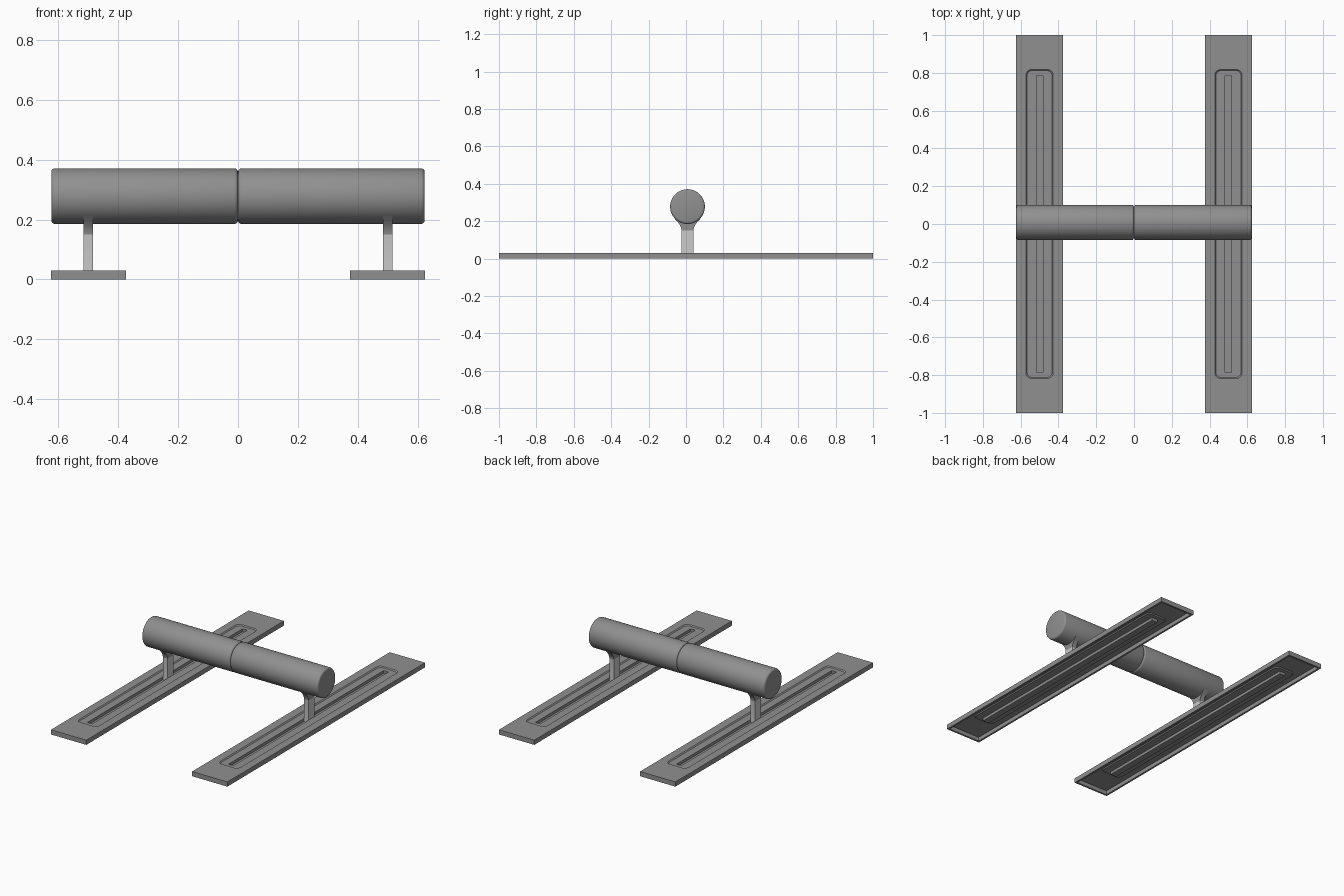
import bpy, bmesh, math
from mathutils import Matrix

if "Cube" in bpy.data.objects:
    bpy.data.objects.remove(bpy.data.objects["Cube"])


def grey(name, v):
    m = bpy.data.materials.new(name)
    m.diffuse_color = (v, v, v, 1)
    m.use_nodes = True
    m.node_tree.nodes["Principled BSDF"].inputs["Base Color"].default_value = m.diffuse_color
    return m


DARK = grey("dark_grey", .28)
LIGHT = grey("light_grey", .56)


def finish(name, bm, mats=(DARK,), smooth=True):
    bmesh.ops.recalc_face_normals(bm, faces=bm.faces)
    me = bpy.data.meshes.new(name)
    bm.to_mesh(me)
    bm.free()
    for m in mats:
        me.materials.append(m)
    ob = bpy.data.objects.new(name, me)
    bpy.context.collection.objects.link(ob)
    bpy.context.view_layer.objects.active = ob
    ob.select_set(True)
    if smooth:
        bpy.ops.object.shade_smooth_by_angle(angle=math.radians(35))
    ob.select_set(False)
    return ob


def rounded_rect(hw, hl, r, z, cx, seg=5):
    pts = []
    for k, (sx, sy) in enumerate([(1, 1), (-1, 1), (-1, -1), (1, -1)]):
        for i in range(seg + 1):
            a = math.pi / 2 * (k + i / seg)
            pts.append((cx + sx * (hw - r) + r * math.cos(a),
                        sy * (hl - r) + r * math.sin(a), z))
    return pts


# Loops of the pressed base shell, from slot floor over the rim to the underside:
# half width, half length, corner radius, height
SHELL = [(.017, .785, 0, .006), (.017, .785, 0, .024),
         (.066, .812, .026, .024), (.072, .818, .030, .030),
         (.125, 1.0, 0, .030), (.125, 1.0, 0, 0),
         (.113, .988, 0, 0), (.113, .988, 0, .026),
         (.075, .821, .032, .026), (.070, .816, .030, .020),
         (.021, .789, 0, .020), (.021, .789, 0, .002)]


def base_plate(name, cx):
    bm = bmesh.new()
    loops = [[bm.verts.new(p) for p in rounded_rect(*s, cx)] for s in SHELL]
    for a, b in zip(loops, loops[1:]):
        for i in range(len(a)):
            j = (i + 1) % len(a)
            bm.faces.new((a[i], a[j], b[j], b[i]))
    bm.faces.new(loops[0])
    bm.faces.new(loops[-1])
    bmesh.ops.remove_doubles(bm, verts=bm.verts, dist=1e-5)
    finish(name, bm, smooth=False)


# Post outline: half width in y, height; flares out to cradle the roller
POST = [(.031, .006), (.031, .15), (.034, .165), (.041, .18),
        (.052, .195), (.068, .213)]
PY = .008


def post(name, cx):
    bm = bmesh.new()
    for k, part in enumerate((POST[:2], POST[1:])):   # light stem, dark cradle
        outline = part + [(-y, z) for y, z in reversed(part)]
        rows = [[bm.verts.new((cx + dx, PY + y, z)) for y, z in outline]
                for dx in (-.016, .016)]
        n = len(outline)
        top = len(part) - 1                           # edge across the top
        faces = [bm.faces.new(r) for r in rows]
        for i in range(n):
            j = (i + 1) % n
            if (k == 0 and i == top) or (k == 1 and j == 0):
                continue                              # open where the parts meet
            faces.append(bm.faces.new((rows[0][i], rows[0][j], rows[1][j], rows[1][i])))
        for f in faces:
            f.material_index = k
    bmesh.ops.remove_doubles(bm, verts=bm.verts, dist=1e-5)
    finish(name, bm, (LIGHT, DARK))


def roller(name, x0, x1):
    # Half of the long handle, with rounded end edges
    bm = bmesh.new()
    m = Matrix.Translation(((x0 + x1) / 2, PY, .278)) @ Matrix.Rotation(math.pi / 2, 4, 'Y')
    bmesh.ops.create_cone(bm, cap_ends=True, segments=64, radius1=.093,
                          radius2=.093, depth=x1 - x0, matrix=m)
    caps = {e for f in bm.faces if len(f.verts) > 4 for e in f.edges}
    bmesh.ops.bevel(bm, geom=list(caps), offset=.012, segments=3,
                    profile=.5, affect='EDGES')
    finish(name, bm)


for side, s in (("left", -1), ("right", 1)):
    base_plate(side + "_base_plate", s * .5)
    post(side + "_post", s * .5)
    roller(side + "_roller", *sorted((0, s * .624)))
